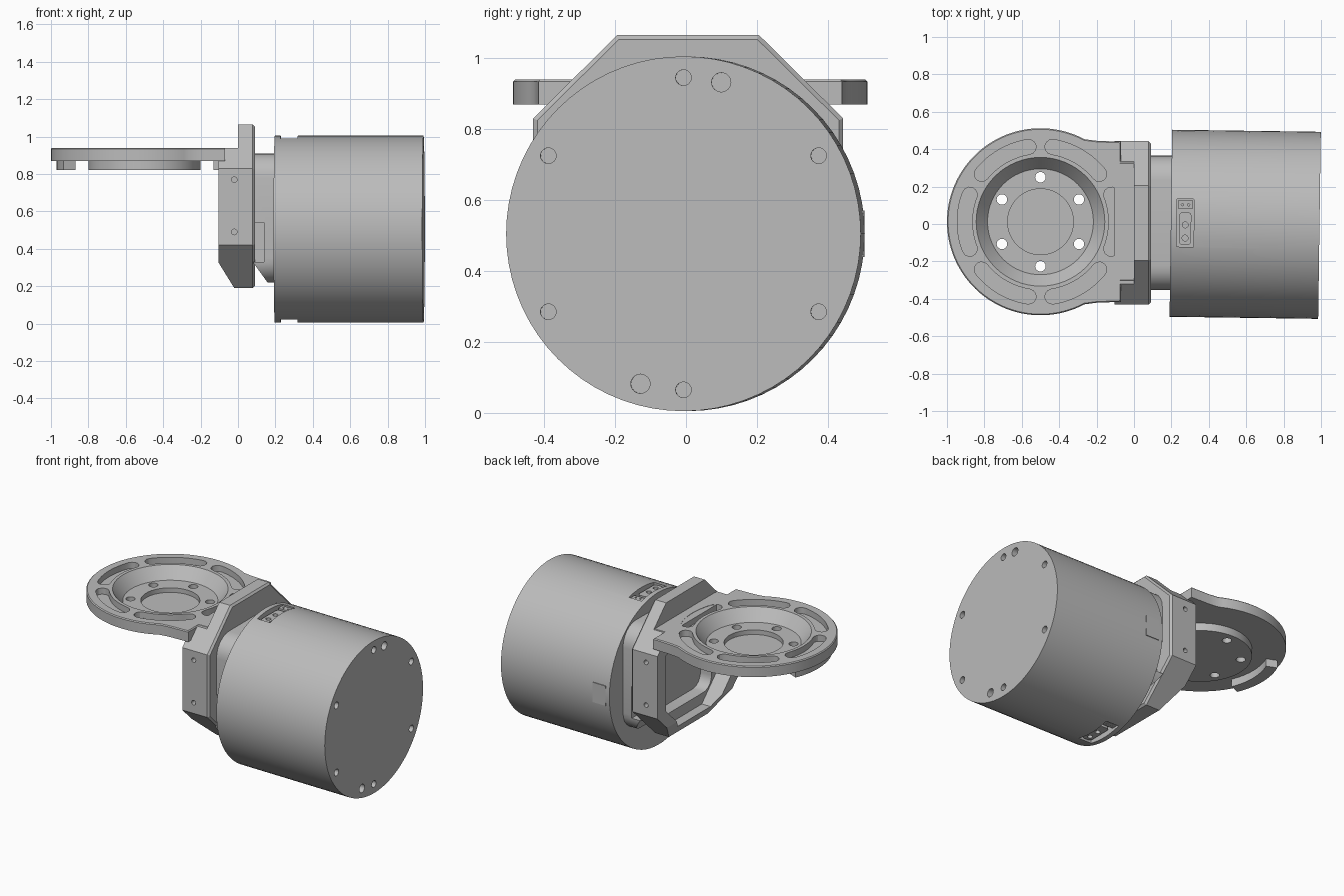
import bpy, bmesh, math
from mathutils import Matrix, Vector

cube = bpy.data.objects.get("Cube")
if cube:
    bpy.data.objects.remove(cube, do_unlink=True)

grey = bpy.data.materials.new("machined grey")
grey.use_nodes = True
GREY = (0.5, 0.5, 0.5, 1)
grey.diffuse_color = GREY
grey.node_tree.nodes["Principled BSDF"].inputs["Base Color"].default_value = GREY


def finish(name, bm):
    bmesh.ops.recalc_face_normals(bm, faces=bm.faces[:])
    mesh = bpy.data.meshes.new(name)
    bm.to_mesh(mesh)
    bm.free()
    mesh.materials.append(grey)
    ob = bpy.data.objects.new(name, mesh)
    bpy.context.collection.objects.link(ob)
    return ob


def prism(name, pts, axis, a, b, bevel=0):
    """Extrude a 2D outline along an axis from a to b."""
    place = {"x": lambda p, t: (t, p[0], p[1]),
             "y": lambda p, t: (p[0], t, p[1]),
             "z": lambda p, t: (p[0], p[1], t)}[axis]
    bm = bmesh.new()
    face = bm.faces.new([bm.verts.new(place(p, a)) for p in pts])
    ext = bmesh.ops.extrude_face_region(bm, geom=[face])
    moved = [v for v in ext["geom"] if isinstance(v, bmesh.types.BMVert)]
    bmesh.ops.translate(bm, verts=moved, vec=Vector(place((0, 0), b - a)))
    if bevel:
        rim = [e for v in moved for e in v.link_edges if e.other_vert(v) in moved]
        bmesh.ops.bevel(bm, geom=list(set(rim)), offset=bevel, segments=1, affect="EDGES")
    return finish(name, bm)


def rod(name, axis, centre, a, b, r, r2=None, n=24):
    """Cylinder or cone along an axis from a (radius r) to b (radius r2)."""
    bm = bmesh.new()
    bmesh.ops.create_cone(bm, cap_ends=True, segments=n, radius1=r,
                          radius2=r if r2 is None else r2, depth=b - a)
    mid = (a + b) / 2
    u, v = centre
    if axis == "x":
        m = Matrix.Translation((mid, u, v)) @ Matrix.Rotation(math.pi / 2, 4, "Y")
    elif axis == "y":
        m = Matrix.Translation((u, mid, v)) @ Matrix.Rotation(-math.pi / 2, 4, "X")
    else:
        m = Matrix.Translation((u, v, mid))
    bm.transform(m)
    return finish(name, bm)


def rect(u0, u1, v0, v1, r=0.0, steps=6):
    """Rectangle outline with optional rounded corners."""
    if not r:
        return [(u0, v0), (u1, v0), (u1, v1), (u0, v1)]
    pts = []
    corners = [(u1 - r, v1 - r), (u0 + r, v1 - r), (u0 + r, v0 + r), (u1 - r, v0 + r)]
    for i, (cu, cv) in enumerate(corners):
        for k in range(steps + 1):
            t = math.pi / 2 * (i + k / steps)
            pts.append((cu + r * math.cos(t), cv + r * math.sin(t)))
    return pts


def combine(ob, others, mode="DIFFERENCE"):
    bpy.context.view_layer.objects.active = ob
    for other in others:
        mod = ob.modifiers.new("cut", "BOOLEAN")
        mod.operation, mod.solver, mod.object = mode, "EXACT", other
        bpy.ops.object.modifier_apply(modifier=mod.name)
        bpy.data.objects.remove(other, do_unlink=True)
    return ob


def polar(c, r, deg):
    return (c[0] + r * math.cos(math.radians(deg)), c[1] + r * math.sin(math.radians(deg)))


def arc_strip(c, r0, r1, mid, half, rounded):
    """Curved slot outline around c, with square or rounded ends."""
    n = 14
    angles = [mid - half + 2 * half * k / n for k in range(n + 1)]
    pts = [polar(c, r1, a) for a in angles]
    rm, w = (r0 + r1) / 2, (r1 - r0) / 2
    ends = range(1, 6) if rounded else ()
    pts += [polar(polar(c, rm, angles[-1]), w, angles[-1] + 30 * k) for k in ends]
    pts += [polar(c, r0, a) for a in reversed(angles)]
    pts += [polar(polar(c, rm, angles[0]), w, angles[0] + 180 + 30 * k) for k in ends]
    return pts


# Round mounting plate with dished centre, slots and holes
D = (-0.5, 0.012)
outline = [polar(D, 0.5, 62 + 236 * k / 72) for k in range(73)]
tab = [(-0.2, 0.445), (-0.07, 0.44), (-0.07, 0.33), (0.02, 0.33)]
outline += [(x, 2 * D[1] - y) for x, y in tab] + tab[::-1]
plate = prism("mounting_plate", outline, "z", 0.87, 0.94, bevel=0.006)
combine(plate, [rod("hub", "z", D, 0.82, 0.90, 0.3, n=64)], "UNION")
cuts = [rod("dish", "z", D, 0.865, 0.945, 0.283, 0.348, 64),
        rod("recess", "z", D, 0.835, 0.9, 0.176, n=48)]
for i in range(6):
    cuts.append(rod("hole", "z", polar(D, 0.238, 30 + 60 * i), 0.7, 1, 0.028))
    cuts.append(prism("slot", arc_strip(D, 0.365, 0.445, 60 * i, 21, True), "z", 0.9, 1))
combine(plate, cuts)
for side, angle in (("outer", 180), ("inner", 0)):
    prism(side + "_rim_pad", arc_strip(D, 0.4, 0.47, angle, 23, False), "z", 0.82, 0.875)

# Angled bracket: chamfered face plate with side posts behind it
Y = 0.006


def octagon(w, flat, z0, z1, z2, z3):
    half = [(flat, z0), (w, z1), (w, z2), (flat, z3)]
    return [(Y + y, z) for y, z in half] + [(Y - y, z) for y, z in half[::-1]]


shape = octagon(0.437, 0.2, 0.19, 0.42, 0.83, 1.065)
face = prism("bracket_face", shape, "x", 0, 0.09, bevel=0.012)
combine(face, [prism("window", rect(Y - 0.27, Y + 0.27, 0.33, 0.82, 0.08), "x", -0.1, 0.2)])
posts = prism("bracket_posts", shape, "x", -0.103, 0.005)
cuts = [prism("trim", rect(-1, 1, 0.938, 1.3), "x", -0.3, 0.3),
        prism("pocket", octagon(0.35, 0.17, 0.26, 0.44, 0.8, 0.868), "x", -0.3, 0.1),
        prism("foot_chamfer", [(-0.11, 0.336), (-0.02, 0.19), (-0.02, 0.1), (-0.3, 0.1),
                               (-0.3, 0.336)], "y", -1, 1)]
for z in (0.49, 0.77):
    for s in (-1, 1):
        y = Y + s * 0.437
        cuts.append(rod("screw_hole", "y", (-0.02, z), y - 0.04, y + 0.04, 0.015, n=16))
        hole = rod("screw_hole", "y", (-0.02, z), y - 0.04, y + 0.04, 0.015, n=16)
        combine(face, [hole])
combine(posts, cuts)

# Neck between bracket and motor
neck = prism("neck", rect(-0.352, 0.365, 0.22, 0.91, 0.13), "x", 0.08, 0.21)
cuts = [prism("neck_chamfer", [(0.05, 0.37), (0.165, 0.21), (0.165, 0.1), (0.05, 0.1)],
              "y", -1, 1)]
for y in (-0.352, 0.365):
    cuts.append(prism("side_notch", rect(0.05, 0.14, 0.33, 0.54), "y", y - 0.05, y + 0.05))
combine(neck, cuts)

# Motor housing with front bore, screw holes and connector pockets
Z, X0, X1, R = 0.505, 0.197, 0.992, 0.5
M = (0, Z)
motor = rod("motor_housing", "x", M, X0, X1, R, n=72)
bpy.context.view_layer.objects.active = motor
cuts = [rod("bore", "x", M, X1 - 0.135, X1 + 0.1, 0.308, n=64)]
for i in range(6):
    c = polar(M, 0.44, 30 + 60 * i)
    cuts.append(rod("screw", "x", c, X1 - 0.05, X1 + 0.02, 0.022))
for angle in (76, 254):
    cuts.append(rod("pin", "x", polar(M, 0.44, angle), X1 - 0.04, X1 + 0.02, 0.027))
for s in (-1, 1):
    lo, hi = sorted((Z + s * 0.445, Z + s * 0.6))
    cuts.append(prism("connector_pocket", rect(0.228, 0.32, -0.125, 0.13), "z", lo, hi))
combine(motor, cuts)
moving = [motor]

# Connector blocks in the top and bottom pockets
for s, side in ((1, "top"), (-1, "bottom")):
    lo, hi = sorted((Z + s * 0.44, Z + s * 0.478))
    d = 0.03 * s
    plug = prism(side + "_plug", rect(0.234, 0.314, 0.08, 0.122), "z", lo, hi)
    socket = prism(side + "_socket", rect(0.242, 0.306, -0.115, 0.06, 0.018), "z", lo, hi)
    top = Z + s * 0.478
    combine(plug, [rod("pin", "z", (x, 0.1), top - 0.02, top + 0.02, 0.006, n=12)
                   for x in (0.257, 0.291)])
    combine(socket, [rod("pin", "z", (0.274, y), top - 0.02, top + 0.02, 0.016, n=16)
                     for y in (-0.008, -0.078)])
    moving += [plug, socket]

# Flush cover on the housing side
cover = prism("side_cover", rect(0.225, 0.32, Z - 0.065, Z + 0.065), "y", 0.492, 0.5)
moving.append(cover)

# The motor sits very slightly skewed in its bracket
skew = Matrix.Translation((X0, 0.004, 0)) @ Matrix.Rotation(-0.014, 4, "Z") \
    @ Matrix.Translation((-X0, 0, 0))
for ob in moving:
    ob.data.transform(skew)

# Smooth curved walls, keep machined edges sharp
for ob in bpy.context.view_layer.objects:
    ob.select_set(ob.type == "MESH" and grey.name in ob.data.materials)
bpy.context.view_layer.objects.active = plate
bpy.ops.object.shade_smooth_by_angle(angle=math.radians(30))
